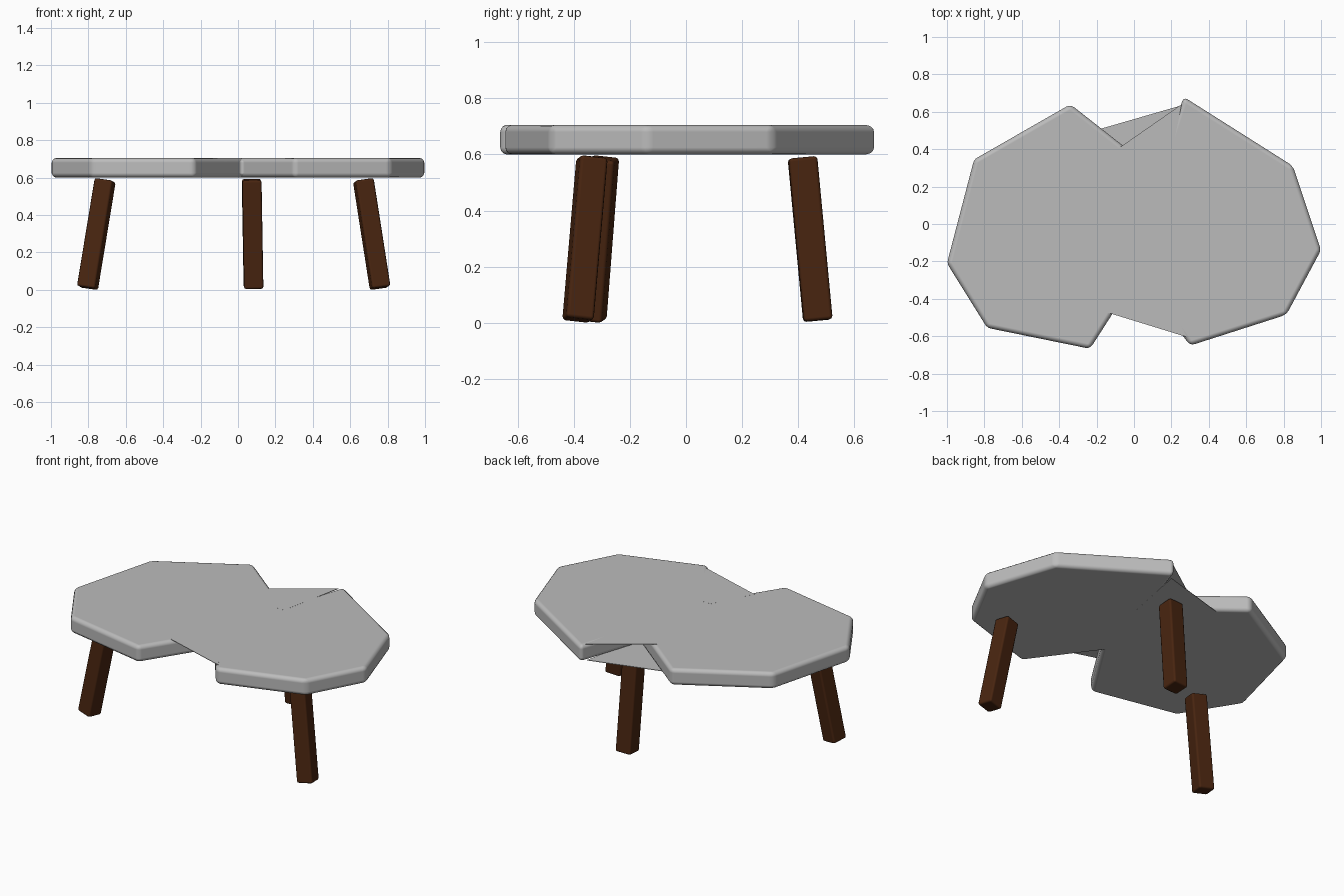
import bpy, bmesh
from math import radians
from mathutils import Vector, Matrix

cube = bpy.data.objects.get("Cube")
if cube:
    bpy.data.objects.remove(cube, do_unlink=True)


def material(name, rgb):
    mat = bpy.data.materials.new(name)
    mat.use_nodes = True
    mat.diffuse_color = (*rgb, 1)
    mat.node_tree.nodes["Principled BSDF"].inputs["Base Color"].default_value = (*rgb, 1)
    return mat


stone = material("pale grey stone", (0.5, 0.5, 0.5))
wood = material("dark brown wood", (0.065, 0.018, 0.005))


def add_object(name, bm, mat, bevel=0.0, segments=3):
    bmesh.ops.recalc_face_normals(bm, faces=bm.faces)
    mesh = bpy.data.meshes.new(name)
    bm.to_mesh(mesh)
    bm.free()
    mesh.materials.append(mat)
    obj = bpy.data.objects.new(name, mesh)
    bpy.context.collection.objects.link(obj)
    if bevel:
        for poly in mesh.polygons:
            poly.use_smooth = True
        mod = obj.modifiers.new("rounded edges", "BEVEL")
        mod.width = bevel
        mod.segments = segments
        mod.limit_method = "ANGLE"
        mod.angle_limit = radians(15)
        mod.harden_normals = True
    return obj


def slab(name, outline, low, high, mat, bevel=0.0):
    bm = bmesh.new()
    face = bm.faces.new([bm.verts.new((x, y, low)) for x, y in outline])
    out = bmesh.ops.extrude_face_region(bm, geom=[face])
    verts = [g for g in out["geom"] if isinstance(g, bmesh.types.BMVert)]
    bmesh.ops.translate(bm, verts=verts, vec=(0, 0, high - low))
    return add_object(name, bm, mat, bevel)


# Irregular table top with a deep notch at the front and the back
OUTLINE = [(-0.235, -0.667), (0.02, -0.27), (0.3, -0.65), (0.815, -0.485),
           (1.0, -0.14), (0.85, 0.31), (0.265, 0.68), (0.13, 0.27),
           (-0.34, 0.64), (-0.855, 0.345), (-1.0, -0.21), (-0.785, -0.555)]
slab("table_top", OUTLINE, 0.6, 0.705, stone, 0.025)

# Thin sheets bridging the notches
slab("back_notch_upper_sheet", [(-0.09, 0.40), (0.255, 0.64), (0.17, 0.22), (0.10, 0.22)],
     0.702, 0.7052, stone)
slab("back_notch_lower_sheet", [(-0.21, 0.50), (0.25, 0.633), (0.17, 0.22), (0.10, 0.22)],
     0.5998, 0.603, stone)
slab("front_notch_upper_sheet", [(-0.15, -0.471), (0.285, -0.605), (0.06, -0.22), (-0.02, -0.22)],
     0.702, 0.7052, stone)


def leg(name, foot, head, size, turn):
    foot, head = Vector(foot), Vector(head)
    axis = head - foot
    tilt = Vector((0, 0, 1)).rotation_difference(axis).to_matrix().to_4x4()
    bm = bmesh.new()
    bmesh.ops.create_cube(bm, size=1, matrix=(
        Matrix.Translation((foot + head) / 2) @ tilt
        @ Matrix.Rotation(radians(turn), 4, "Z")
        @ Matrix.Diagonal((size, size, axis.length, 1))))
    return add_object(name, bm, wood, 0.012, 2)


# Three splayed legs
leg("front_right_leg", (-0.805, -0.34, 0.01), (-0.71, -0.295, 0.587), 0.1, -12)
leg("front_left_leg", (0.76, -0.385, 0.01), (0.67, -0.335, 0.587), 0.1, 10)
leg("back_leg", (0.083, 0.47, 0.008), (0.073, 0.415, 0.589), 0.103, 2)
